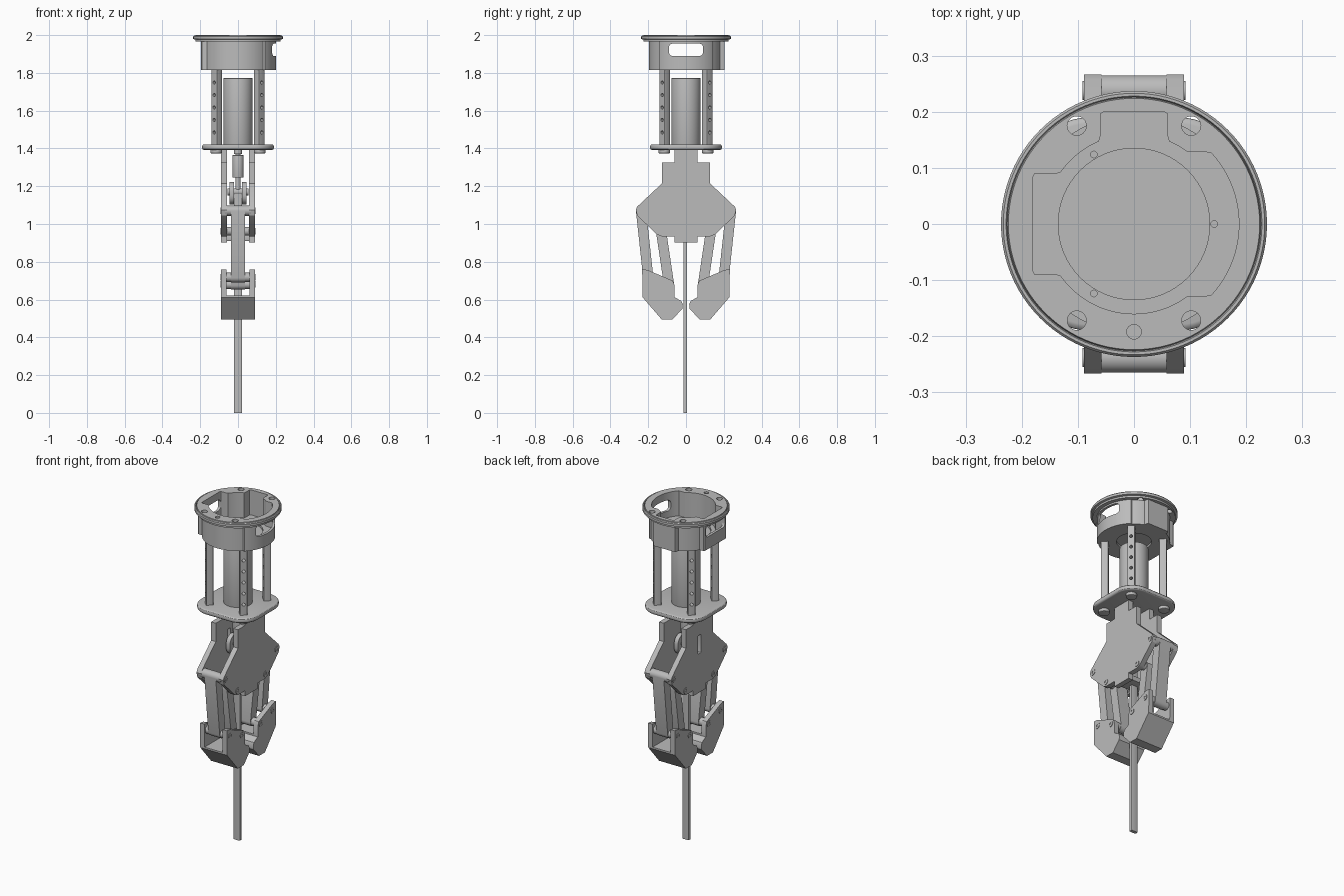
import bpy, bmesh, math
from math import sin, cos, pi, radians
from mathutils import Matrix

cube = bpy.data.objects.get("Cube")
if cube:
    bpy.data.objects.remove(cube, do_unlink=True)

metal = bpy.data.materials.new("satin_grey")
metal.use_nodes = True
GREY = (0.5, 0.5, 0.5, 1)
metal.diffuse_color = GREY
metal.node_tree.nodes["Principled BSDF"].inputs["Base Color"].default_value = GREY
parts = []


def finish(name, bm):
    bmesh.ops.recalc_face_normals(bm, faces=bm.faces[:])
    me = bpy.data.meshes.new(name)
    bm.to_mesh(me)
    bm.free()
    me.materials.append(metal)
    ob = bpy.data.objects.new(name, me)
    bpy.context.scene.collection.objects.link(ob)
    parts.append(ob)
    return ob


def prism(name, pts, axis, lo, hi, bevel=0):
    """Extrude an outline along z (points x, y) or along x (points y, z)."""
    bm = bmesh.new()
    place = (lambda a, b: (a, b, lo)) if axis == "z" else (lambda a, b: (lo, a, b))
    step = (0, 0, hi - lo) if axis == "z" else (hi - lo, 0, 0)
    face = bm.faces.new([bm.verts.new(place(a, b)) for a, b in pts])
    ext = bmesh.ops.extrude_face_region(bm, geom=[face])["geom"]
    bmesh.ops.translate(bm, vec=step, verts=[v for v in ext if isinstance(v, bmesh.types.BMVert)])
    if bevel:
        k = 2 if axis == "z" else 0
        rims = [e for e in bm.edges if abs(e.verts[0].co[k] - e.verts[1].co[k]) < 1e-6]
        bmesh.ops.bevel(bm, geom=rims, offset=bevel, segments=3, affect="EDGES", profile=0.5)
    return finish(name, bm)


def circle(a, b, r, n=32):
    return [(a + r * cos(2 * pi * i / n), b + r * sin(2 * pi * i / n)) for i in range(n)]


def rounded(a, b, w, h, r, n=8):
    """Rounded rectangle with half sizes w, h."""
    pts = []
    for q, (sx, sy) in enumerate([(1, 1), (-1, 1), (-1, -1), (1, -1)]):
        for i in range(n + 1):
            t = (q + i / n) * pi / 2
            pts.append((a + sx * (w - r) + r * cos(t), b + sy * (h - r) + r * sin(t)))
    return pts


def capsule(p, q, r, n=10):
    t0 = math.atan2(q[1] - p[1], q[0] - p[0])
    arc = lambda c, s: [(c[0] + r * cos(s + pi * i / n), c[1] + r * sin(s + pi * i / n)) for i in range(n + 1)]
    return arc(p, t0 + pi / 2) + arc(q, t0 - pi / 2)


def lathe(name, profile, n=96):
    bm = bmesh.new()
    vs = [bm.verts.new((r, 0, z)) for r, z in profile]
    es = [bm.edges.new(pair) for pair in zip(vs, vs[1:])]
    bmesh.ops.spin(bm, geom=vs + es, cent=(0, 0, 0), axis=(0, 0, 1), angle=2 * pi, steps=n)
    bmesh.ops.remove_doubles(bm, verts=bm.verts[:], dist=1e-5)
    return finish(name, bm)


def cut(ob, *cutters):
    for c in cutters:
        m = ob.modifiers.new("cut", "BOOLEAN")
        m.operation, m.solver, m.object = "DIFFERENCE", "EXACT", c
    dg = bpy.context.evaluated_depsgraph_get()
    me = bpy.data.meshes.new_from_object(ob.evaluated_get(dg))
    ob.modifiers.clear()
    ob.data = me
    for c in cutters:
        parts.remove(c)
        bpy.data.objects.remove(c, do_unlink=True)


def lobed(r, grow):
    """Outline made of a circle with a square lobe at -x and +y and a round lobe at +x."""
    pts = []
    for i in range(180):
        t = 2 * pi * (i + 0.5) / 180
        c, s = cos(t), sin(t)
        rad = [r]
        if c < 0:
            rad.append(min((0.18 + grow) / -c, (0.09 + grow) / abs(s)))
        else:
            rad.append(min(0.187 + grow, (0.128 + grow) / abs(s)))
        if s > 0:
            rad.append(min((0.06 + grow) / abs(c), (0.2 + grow / 3) / s))
        pts.append((max(rad) * c, max(rad) * s))
    return pts


# Top flange with stepped rim
flange = lathe("top_flange", [(0, 1.965), (0.225, 1.965), (0.225, 1.976), (0.237, 1.979), (0.237, 1.993),
                              (0.233, 1.998), (0.228, 1.998), (0.226, 1.992), (0.224, 2), (0, 2)])
holes = [prism("hole", circle(x, y, 0.017, 24), "z", 1.9, 2.1) for x in (-0.102, 0.102) for y in (-0.172, 0.175)]
cut(flange, prism("well", lobed(0.16, 0), "z", 1.9, 2.1),
    prism("dimple", circle(0, -0.192, 0.013, 24), "z", 1.98, 2.1), *holes)

# Lobed housing with open well and cable windows
housing = prism("housing", lobed(0.195, 0.015), "z", 1.815, 1.965)
pins = [prism("hole", circle(0.143 * cos(t), 0.143 * sin(t), 0.006, 12), "z", 1.84, 1.9)
        for t in (0, 2 * pi / 3, 4 * pi / 3)]
cut(housing, prism("well", lobed(0.16, 0), "z", 1.85, 2.1),
    prism("seat", circle(0, 0, 0.135, 64), "z", 1.838, 1.9),
    prism("recess", circle(0, 0, 0.095, 64), "z", 1.7, 1.828),
    prism("window", rounded(0, 1.922, 0.09, 0.033, 0.02), "x", -0.3, 0.3), *pins)

# Base plate with softened rim, motor and shaft
prism("base_plate", rounded(0, 0, 0.19, 0.19, 0.11, 12), "z", 1.392, 1.422, 0.011)
prism("motor", circle(0, 0, 0.078, 64), "z", 1.415, 1.772, 0.003)
prism("shaft", circle(0, 0, 0.013, 24), "z", 1.18, 1.41)
prism("shaft_collar", circle(0, 0, 0.022, 24), "z", 1.37, 1.4)
prism("coupler", circle(0, 0, 0.03, 32), "z", 1.245, 1.365, 0.003)

# Four drilled pillars, turned to face outwards, with bolt heads below
for i in range(4):
    t = radians(45 + 90 * i)
    pillar = prism("pillar", rounded(0.159, 0, 0.02, 0.02, 0.003, 3), "z", 1.415, 1.82)
    cut(pillar, *[prism("hole", circle(0, 1.485 + 0.066 * k, 0.009, 16), "x", 0.1, 0.25) for k in range(5)])
    bolt = prism("plate_bolt", circle(0.163, 0, 0.03, 24), "z", 1.374, 1.395, 0.003)
    for ob in (pillar, bolt):
        ob.data.transform(Matrix.Rotation(t, 4, "Z"))

# Body side plates
half = [(0.06, 1.395), (0.06, 1.325), (0.127, 1.325), (0.127, 1.215), (0.258, 1.092), (0.266, 1.075),
        (0.258, 1.045), (0.155, 0.945), (0.13, 0.935), (0.06, 0.935), (0.06, 0.902)]
outline = half + [(-y, z) for y, z in reversed(half)]
for side, s in (("left", 1), ("right", -1)):
    plate = prism(side + "_body_plate", outline, "x", *sorted((s * 0.058, s * 0.089)))
    if s < 0:
        cut(plate, prism("slot", rounded(0, 1.19, 0.014, 0.055, 0.004, 3), "x", -0.2, 0))
    # Slider cheeks around the shaft end
    prism(side + "_slider_cheek", capsule((0, 1.15), (0, 1.175), 0.047), "x", *sorted((s * 0.02, s * 0.046)))
prism("slider_pin", circle(0, 1.17, 0.018, 24), "x", -0.056, 0.056)
prism("body_spacer", rounded(0, 0.925, 0.05, 0.015, 0.004, 3), "x", -0.06, 0.06)

# Long flat rod down the middle
prism("centre_rod", rounded(0, -0.004, 0.021, 0.01, 0.003, 3), "z", 0, 1.18)

# Two mirrored jaws with parallel links
claw = [(0.232, 0.76), (0.205, 0.757), (0.07, 0.7), (0.06, 0.675), (0.06, 0.612), (0.024, 0.592),
        (0.017, 0.575), (0.019, 0.552), (0.072, 0.494), (0.128, 0.494), (0.23, 0.612)]
pad = [(0.06, 0.612), (0.024, 0.592), (0.017, 0.575), (0.019, 0.552), (0.072, 0.494),
       (0.128, 0.494), (0.23, 0.612), (0.23, 0.622), (0.06, 0.622)]
pivots = {"outer_top": (0.238, 1.07, 0.027), "inner_top": (0.132, 0.962, 0.022),
          "outer_low": (0.2, 0.718, 0.024), "inner_low": (0.09, 0.68, 0.024)}
for side, m in (("front", -1), ("back", 1)):
    flip = lambda pts: [(m * y, z) for y, z in pts]
    for s in (-1, 1):
        prism(side + "_jaw_cheek", flip(claw), "x", *sorted((s * 0.06, s * 0.089)))
    prism(side + "_jaw_pad", flip(pad), "x", -0.061, 0.061)
    for kind, lo_r in (("outer", 0.027), ("inner", 0.027)):
        a, b = pivots[kind + "_top"], pivots[kind + "_low"]
        prism(side + "_" + kind + "_link", flip(capsule(a[:2], b[:2], lo_r)), "x", -0.038, 0.038)
    for kind, (y, z, r) in pivots.items():
        prism(side + "_" + kind + "_pin", circle(m * y, z, r, 32), "x", -0.07, 0.07)
        # Socket screw heads on both outer faces
        for s in (-1, 1):
            head = prism("screw_head", circle(m * y, z, 0.017, 24), "x", *sorted((s * 0.085, s * 0.092)))
            cut(head, prism("socket", circle(m * y, z, 0.008, 6), "x", *sorted((s * 0.0895, s * 0.1))))

# Smooth round surfaces, keep hard edges
bpy.ops.object.select_all(action="DESELECT")
for ob in parts:
    ob.select_set(True)
bpy.context.view_layer.objects.active = parts[0]
bpy.ops.object.shade_smooth_by_angle(angle=radians(30))
